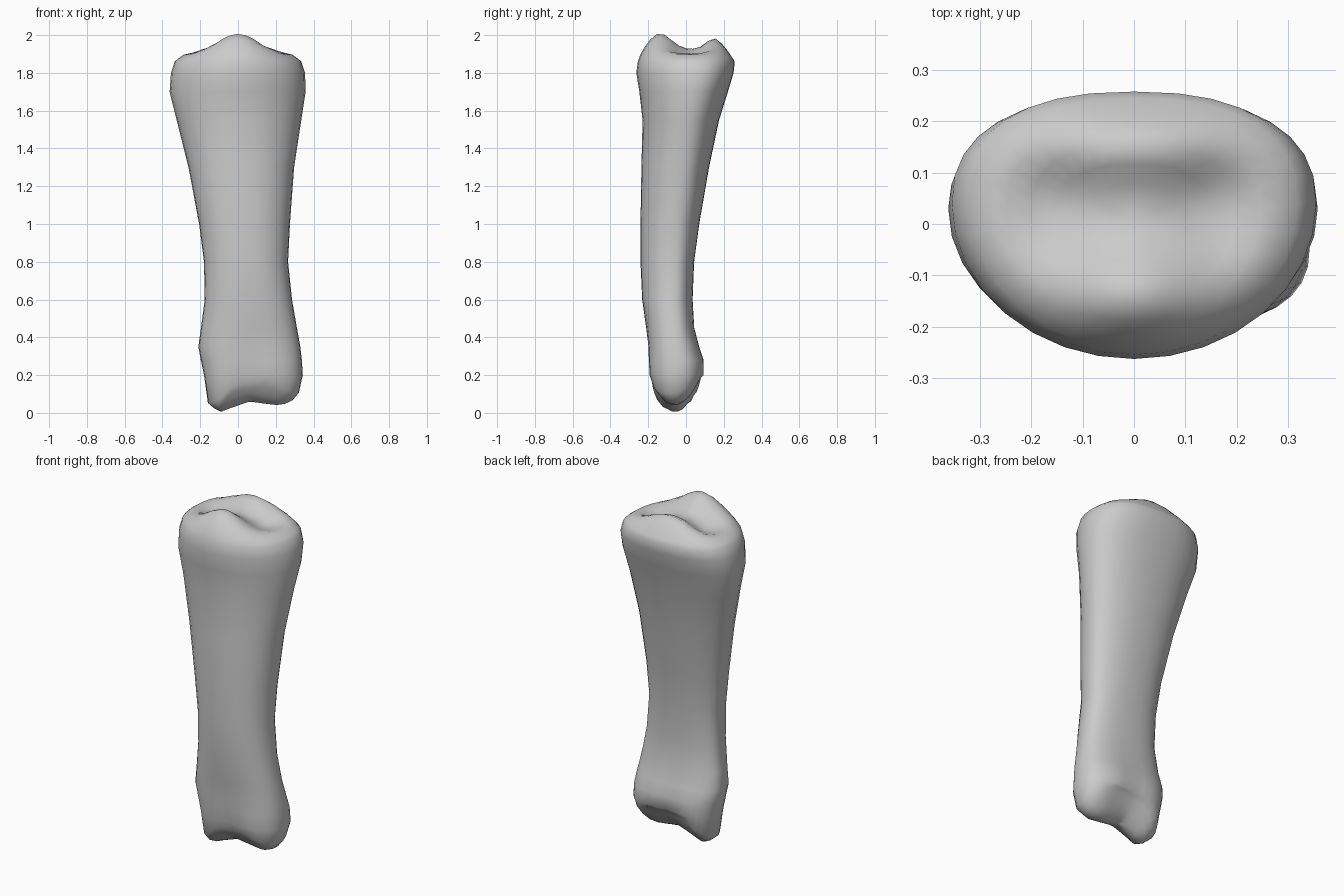
import bpy, bmesh
from math import sin, cos, pi, exp

if "Cube" in bpy.data.objects:
    bpy.data.objects.remove(bpy.data.objects["Cube"])

SEGS = 32

# Shaft sections: z, x left, x right, y front, y back, y of widest point, front and back squareness
SECTIONS = [
    (0.20, -0.18, 0.343, -0.200, 0.103, -0.04, 2.5, 2.4),
    (0.28, -0.197, 0.338, -0.203, 0.100, -0.04, 2.5, 2.4),
    (0.35, -0.210, 0.330, -0.203, 0.075, -0.05, 2.5, 2.4),
    (0.45, -0.196, 0.312, -0.212, 0.045, -0.06, 2.4, 2.4),
    (0.60, -0.176, 0.286, -0.232, 0.035, -0.07, 2.3, 2.4),
    (0.80, -0.180, 0.265, -0.241, 0.043, -0.06, 2.2, 2.3),
    (1.00, -0.206, 0.275, -0.241, 0.070, -0.05, 2.2, 2.2),
    (1.30, -0.262, 0.297, -0.236, 0.122, -0.02, 2.1, 2.2),
    (1.55, -0.325, 0.335, -0.230, 0.175, 0.01, 2.0, 2.2),
    (1.70, -0.362, 0.358, -0.247, 0.222, 0.03, 2.0, 2.3),
    (1.80, -0.355, 0.355, -0.263, 0.252, 0.04, 2.0, 2.4),
    (1.86, -0.335, 0.335, -0.255, 0.258, 0.04, 2.0, 2.4),
]
# Underside of the two knuckles: x, z
KNUCKLES = [(-0.22, 0.14), (-0.16, 0.05), (-0.10, 0.0), (-0.04, 0.025),
            (0.06, 0.06), (0.15, 0.048), (0.23, 0.038), (0.29, 0.065), (0.36, 0.15)]


def bump(v, centre, width):
    return exp(-((v - centre) / width) ** 2)


def lerp_table(table, x):
    for (x0, z0), (x1, z1) in zip(table, table[1:]):
        if x <= x1:
            return z0 + (z1 - z0) * (x - x0) / (x1 - x0)
    return table[-1][1]


def ring(section):
    z, xl, xr, yf, yb, yw, nf, nb = section
    cx, rx = (xl + xr) / 2, (xr - xl) / 2
    pts = []
    for i in range(SEGS):
        a = 2 * pi * i / SEGS
        c, s = cos(a), sin(a)
        n = nb if s > 0 else nf
        x = cx + rx * abs(c) ** (2 / n) * (1 if c > 0 else -1)
        y = yw + (yb - yw if s > 0 else yf - yw) * abs(s) ** (2 / n)
        # groove between the knuckles, front and back
        y += (0.025 if s < 0 else -0.03) * abs(s) * bump(x, 0.06, 0.08) * bump(z, 0.1, 0.2)
        pts.append((x, y, z))
    return pts


def joint_top(x, y, s):
    z = 1.925 - 0.07 * s ** 7
    z += 0.085 * bump(y, -0.14, 0.085) * bump(x, 0, 0.13)
    z += 0.06 * bump(y, 0.15, 0.06) * bump(x, 0, 0.17)
    z -= 0.04 * bump(abs(x), 0.17, 0.08) * bump(y, 0.03, 0.1)
    return z


def joint_bottom(x, y, s):
    return min(lerp_table(KNUCKLES, x) + 8 * (y + 0.06) ** 2, 0.19)


def cap(base, centre, scales, height):
    out = []
    for s in scales:
        pts = []
        for x, y, _ in base:
            px, py = centre[0] + (x - centre[0]) * s, centre[1] + (y - centre[1]) * s
            pts.append((px, py, height(px, py, s)))
        out.append(pts)
    return out


# Stack: lower joint, shaft, upper joint
shaft = [ring(s) for s in SECTIONS]
low_c, top_c = (0.08, -0.055), (0, 0.0)
low = cap(shaft[0], low_c, (0.12, 0.3, 0.48, 0.65, 0.8, 0.92), joint_bottom)
top = cap(shaft[-1], top_c, (0.95, 0.86, 0.74, 0.6, 0.45, 0.3, 0.14), joint_top)

bm = bmesh.new()
rows = [[bm.verts.new(p) for p in r] for r in low + shaft + top]
for a, b in zip(rows, rows[1:]):
    for i in range(SEGS):
        j = (i + 1) % SEGS
        bm.faces.new((a[i], a[j], b[j], b[i]))
for row, c, height in ((rows[0], low_c, joint_bottom), (rows[-1], top_c, joint_top)):
    tip = bm.verts.new((*c, height(*c, 0)))
    for i in range(SEGS):
        bm.faces.new((row[i], row[(i + 1) % SEGS], tip))
bmesh.ops.recalc_face_normals(bm, faces=bm.faces)
for f in bm.faces:
    f.smooth = True

mesh = bpy.data.meshes.new("finger_bone")
bm.to_mesh(mesh)
bm.free()
bone = bpy.data.objects.new("finger_bone", mesh)
bpy.context.collection.objects.link(bone)
